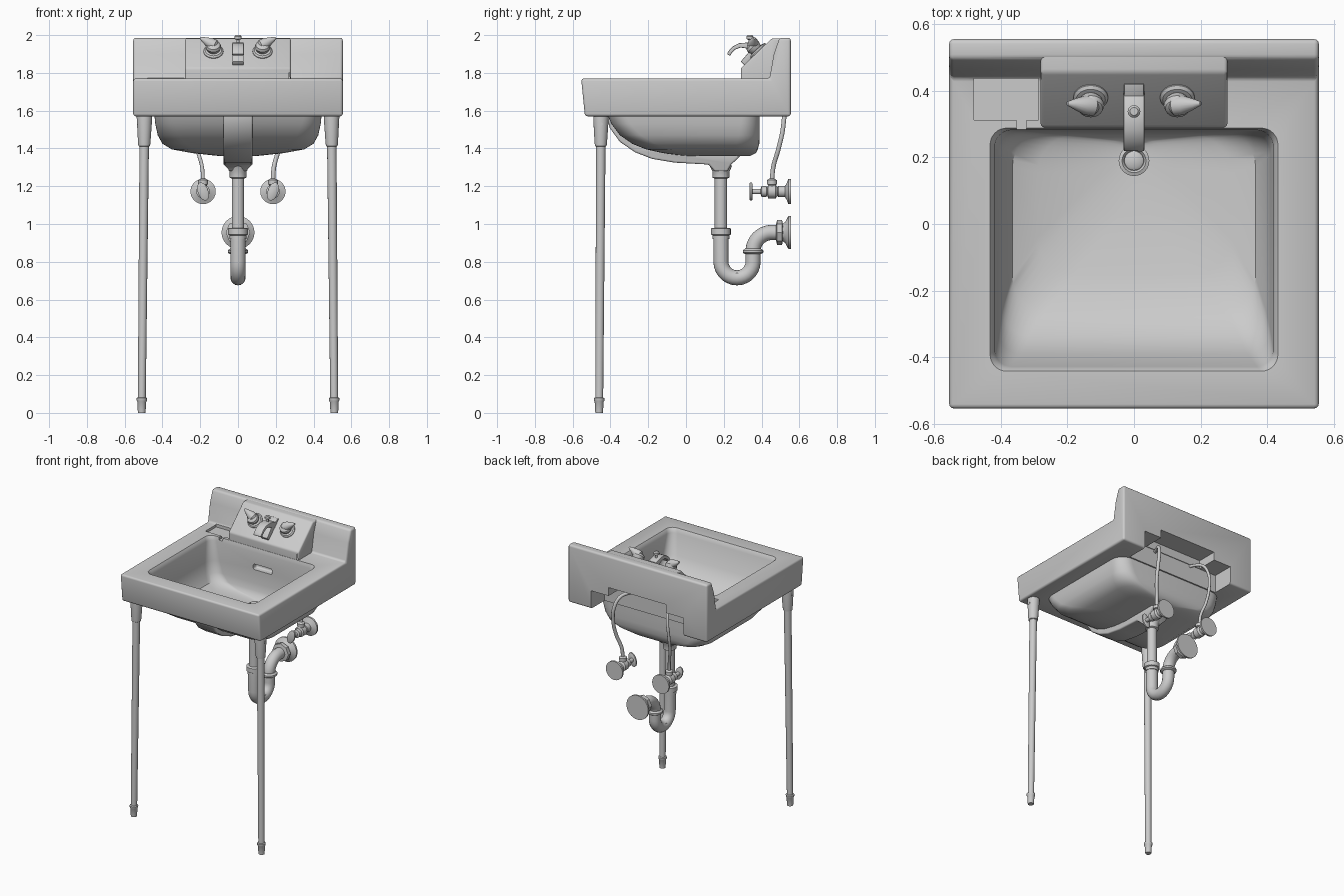
import bpy, bmesh, math
from mathutils import Vector

if "Cube" in bpy.data.objects:
    bpy.data.objects.remove(bpy.data.objects["Cube"])


def smooth(ob, angle=35):
    bpy.ops.object.select_all(action='DESELECT')
    ob.select_set(True)
    bpy.context.view_layer.objects.active = ob
    bpy.ops.object.shade_smooth_by_angle(angle=math.radians(angle))
    return ob


def loft(name, rings):
    """Skin closed rings of equal length and cap both ends."""
    bm = bmesh.new()
    vs = [[bm.verts.new(p) for p in r] for r in rings]
    n = len(rings[0])
    for a, b in zip(vs, vs[1:]):
        for i in range(n):
            bm.faces.new((a[i], a[(i + 1) % n], b[(i + 1) % n], b[i]))
    bm.faces.new(vs[0])
    bm.faces.new(vs[-1])
    bmesh.ops.recalc_face_normals(bm, faces=bm.faces)
    me = bpy.data.meshes.new(name)
    bm.to_mesh(me)
    bm.free()
    ob = bpy.data.objects.new(name, me)
    bpy.context.collection.objects.link(ob)
    return ob


def lathe(name, profile, loc, axis=(0, 0, 1), n=24):
    """Turn (radius, height) points about an axis through loc."""
    q = Vector(axis).to_track_quat('Z', 'Y')
    rings = [[Vector(loc) + q @ Vector((r * math.cos(t), r * math.sin(t), h))
              for t in (2 * math.pi * i / n for i in range(n))] for r, h in profile]
    return smooth(loft(name, rings))


def extrude_x(name, yz, x0, x1):
    return loft(name, [[(x, y, z) for y, z in yz] for x in (x0, x1)])


def box(name, x0, x1, y0, y1, z0, z1):
    return extrude_x(name, [(y0, z0), (y1, z0), (y1, z1), (y0, z1)], x0, x1)


def modify(ob, kind, **kw):
    m = ob.modifiers.new(kind, kind)
    for k, v in kw.items():
        setattr(m, k, v)
    bpy.context.view_layer.objects.active = ob
    bpy.ops.object.modifier_apply(modifier=m.name)


def bevel(ob, width, segments=3):
    modify(ob, 'BEVEL', width=width, segments=segments, limit_method='ANGLE')
    return ob


def combine(ob, other, op):
    modify(ob, 'BOOLEAN', object=other, operation=op, solver='EXACT')
    bpy.data.objects.remove(other)


def rrect(z, hx, yf, yb, r, n=8):
    pts = []
    for cx, cy, a in ((hx - r, yb - r, 0), (r - hx, yb - r, 90),
                      (r - hx, yf + r, 180), (hx - r, yf + r, 270)):
        for i in range(n + 1):
            t = math.radians(a + 90 * i / n)
            pts.append((cx + r * math.cos(t), cy + r * math.sin(t), z))
    return pts


def tube(name, pts, radius, kind='BEZIER'):
    cu = bpy.data.curves.new(name, 'CURVE')
    cu.dimensions = '3D'
    cu.bevel_depth, cu.bevel_resolution, cu.use_fill_caps = radius, 6, True
    sp = cu.splines.new(kind)
    if kind == 'BEZIER':
        sp.bezier_points.add(len(pts) - 1)
        for b, p in zip(sp.bezier_points, pts):
            b.co = p
            b.handle_left_type = b.handle_right_type = 'AUTO'
    else:
        sp.points.add(len(pts) - 1)
        for b, p in zip(sp.points, pts):
            b.co = (*p, 1)
    ob = bpy.data.objects.new(name, cu)
    bpy.context.collection.objects.link(ob)
    bpy.ops.object.select_all(action='DESELECT')
    ob.select_set(True)
    bpy.context.view_layer.objects.active = ob
    bpy.ops.object.convert(target='MESH')
    return smooth(bpy.context.view_layer.objects.active)


# Sink body: apron, deck and splashback from one side profile
body = bevel(extrude_x("sink_body", [
    (-.535, 1.57), (-.555, 1.77), (.442, 1.77), (.465, 1.9), (.495, 1.985),
    (.555, 1.985), (.555, 1.57)], -.555, .555), .014)
block = bevel(extrude_x("faucet_block", [
    (.29, 1.7), (.29, 1.825), (.455, 1.983), (.55, 1.983), (.55, 1.7)], -.28, .28), .01)
bowl = loft("bowl", [rrect(*r) for r in (
    (1.60, .445, -.425, .39, .09), (1.53, .438, -.395, .39, .10), (1.47, .425, -.35, .39, .11),
    (1.425, .40, -.285, .388, .12), (1.395, .35, -.21, .38, .13), (1.375, .24, -.12, .37, .13),
    (1.36, .10, -.01, .34, .09))])
inner = loft("basin_cutter", [rrect(*r) for r in (
    (1.79, .440, -.452, .289, .055), (1.77, .432, -.442, .288, .05), (1.758, .424, -.434, .285, .05),
    (1.74, .418, -.428, .282, .05), (1.6, .41, -.39, .28, .07), (1.52, .395, -.335, .278, .08),
    (1.47, .365, -.26, .272, .10), (1.44, .29, -.15, .265, .11), (1.423, .13, .03, .25, .09),
    (1.41, .046, .144, .236, .045))])
combine(body, block, 'UNION')
combine(body, bowl, 'UNION')
combine(body, inner, 'DIFFERENCE')
for dims in ((-.37, .37, .40, .6, 1.5, 1.70), (-.23, .23, .405, .6, 1.5, 1.76),  # rear cavity
             (-.48, -.287, .312, .437, 1.752, 1.9),                             # soap dish
             (-.352, -.322, .26, .33, 1.75, 1.9)):                              # dish drain
    combine(body, box("cutter", *dims), 'DIFFERENCE')
combine(body, bevel(box("slot_cutter", -.075, .075, .25, .32, 1.615, 1.655), .012), 'DIFFERENCE')
smooth(body, 32)

# Overflow channel running under the bowl to the drain
rib = bevel(extrude_x("overflow_channel", [
    (-.42, 1.59), (-.405, 1.51), (-.35, 1.435), (-.27, 1.38), (-.18, 1.345), (-.06, 1.325),
    (.12, 1.315), (.15, 1.28), (.22, 1.28), (.24, 1.315), (.29, 1.362), (.25, 1.385),
    (-.05, 1.39), (-.2, 1.41), (-.28, 1.44), (-.36, 1.5), (-.40, 1.59)], -.078, .078), .012)
for v in rib.data.vertices:
    if v.co.z < 1.3:
        v.co.x *= .65
smooth(rib)

# Drain fitting and tailpiece
lathe("drain_flange", [(.046, 1.40), (.046, 1.416), (.036, 1.42), (.03, 1.413)], (0, .19, 0))
lathe("drain_stopper", [(.029, 1.41), (.029, 1.426), (.02, 1.432)], (0, .19, 0))
lathe("drain_tailpiece", [(.06, 1.31), (.044, 1.275), (.044, 1.245), (.033, 1.24),
                          (.033, .93)], (0, .185, 0))


def arc(cy, cz, r, a0, a1, n=14):
    return [(0, cy + r * math.cos(t), cz + r * math.sin(t)) for t in
            (math.radians(a0 + (a1 - a0) * i / n) for i in range(n + 1))]


# Trap: U bend, wall arm, nuts and flange
tube("trap_pipe", [(0, .185, .95)] + arc(.27, .8, .085, 180, 360) + arc(.455, .855, .1, 180, 90)
     + [(0, .54, .955)], .04, 'POLY')
nut = [(.044, 0), (.052, .006), (.052, .04), (.046, .046)]
lathe("trap_nut_upper", [(.044, 0), (.044, .02), (.052, .024), (.052, .056), (.044, .06)], (0, .185, .92))
lathe("trap_nut_outlet", [(.042, 0), (.054, .008), (.054, .02), (.042, .03)], (0, .355, .84))
lathe("trap_plug", [(.026, 0), (.026, .02), (.033, .024), (.033, .05)], (0, .27, .69), n=12)
lathe("wall_nut", [(.045, 0), (.065, .005), (.065, .032), (.045, .036)], (0, .477, .955), (0, 1, 0), 8)
lathe("wall_flange", [(.045, 0), (.055, .015), (.08, .028), (.087, .033), (.087, .045)],
      (0, .51, .955), (0, 1, 0), 32)

# Faucet spout: a tapering rectangular section swept along an arch
path = [(.41, 1.90, .05), (.37, 1.925, .045), (.325, 1.945, .032), (.285, 1.946, .024),
        (.255, 1.932, .021), (.235, 1.912, .02), (.225, 1.895, .02)]
rings = []
for i, (y, z, h) in enumerate(path):
    a, b = path[max(i - 1, 0)], path[min(i + 1, len(path) - 1)]
    t = Vector((a[0] - b[0], a[1] - b[1])).normalized()
    ny, nz = -t.y * h / 2, t.x * h / 2
    if nz < 0:
        ny, nz = -ny, -nz
    rings.append([(sx * .031, y + s * ny, z + s * nz)
                  for sx, s in ((-1, -1), (1, -1), (1, 1), (-1, 1))])
smooth(bevel(loft("faucet_spout", rings), .005, 2), 40)
up = Vector((0, -.69, .72))
smooth(bevel(extrude_x("spout_base", [(.315, 1.835), (.29, 1.86), (.345, 1.925), (.42, 1.96),
                                      (.425, 1.94)], -.03, .03), .005, 2))
lathe("lift_knob", [(.008, 1.92), (.008, 1.975), (.019, 1.98), (.019, 1.993), (.012, 2.0)], (0, .338, 0))

for s, side in ((-1, "left"), (1, "right")):
    # Tap handle on the sloped face
    base = Vector((s * .13, .385, 1.908))
    lathe(side + "_tap_plate", [(.052, -.01), (.052, .01), (.044, .018), (.03, .02)], base, up)
    lathe(side + "_tap_knob", [(.026, .01), (.036, .026), (.041, .042), (.036, .056), (.02, .066)],
          base, up)
    hub = base + up * .046
    lever = Vector((s * .2, .362, 1.985)) - (hub - Vector((s * .025, 0, .005)))
    L = lever.length
    lathe(side + "_tap_lever", [(.012, 0), (.031, L * .2), (.029, L * .45), (.015, L * .8),
                                (.006, L)], hub - Vector((s * .025, 0, .005)), lever, 16)

    # Stop valve with wall flange, oval handle and supply tube
    x, z = s * .185, 1.172
    lathe(side + "_valve_body", [(.014, .35), (.014, .395), (.028, .4), (.028, .425), (.022, .43),
                                 (.036, .435), (.036, .475), (.024, .485), (.03, .49),
                                 (.03, .525), (.045, .533), (.067, .542), (.067, .555)],
          (x, 0, z), (0, 1, 0))
    handle = lathe(side + "_valve_handle", [(.04, 0), (.05, .004), (.05, .014), (.04, .018)],
                   (0, 0, 0), (0, 1, 0))
    handle.scale.x = .55
    handle.rotation_euler.y = s * .35
    handle.location = (x, .335, z)
    lathe(side + "_valve_outlet", [(.02, 0), (.02, .035), (.026, .038), (.026, .06),
                                   (.014, .068)], (x, .455, z), n=16)
    tube(side + "_supply_tube", [(x, .455, 1.225), (s * .19, .462, 1.30), (s * .215, .49, 1.40),
                                 (s * .222, .515, 1.52), (s * .212, .515, 1.61),
                                 (s * .19, .48, 1.675), (s * .16, .42, 1.69), (s * .15, .39, 1.69)],
         .011 + .001 * s)

    # Leg: flared socket, slim tapering pole and foot
    top, foot = Vector((s * .495, -.45, 1.58)), Vector((s * .51, -.46, 0))
    axis = top - foot
    lathe(side + "_leg", [(.02, 0), (.024, .06), (.028, .066), (.028, .078), (.021, .082),
                          (.025, 1.41), (.031, 1.413), (.033, 1.43), (.041, 1.56), (.041, 1.578)],
          foot, axis)
    lathe(side + "_leg_screw", [(.009, 0), (.009, .05)], (s * .485, -.45, 1.53), (s, 0, 0), 12)
